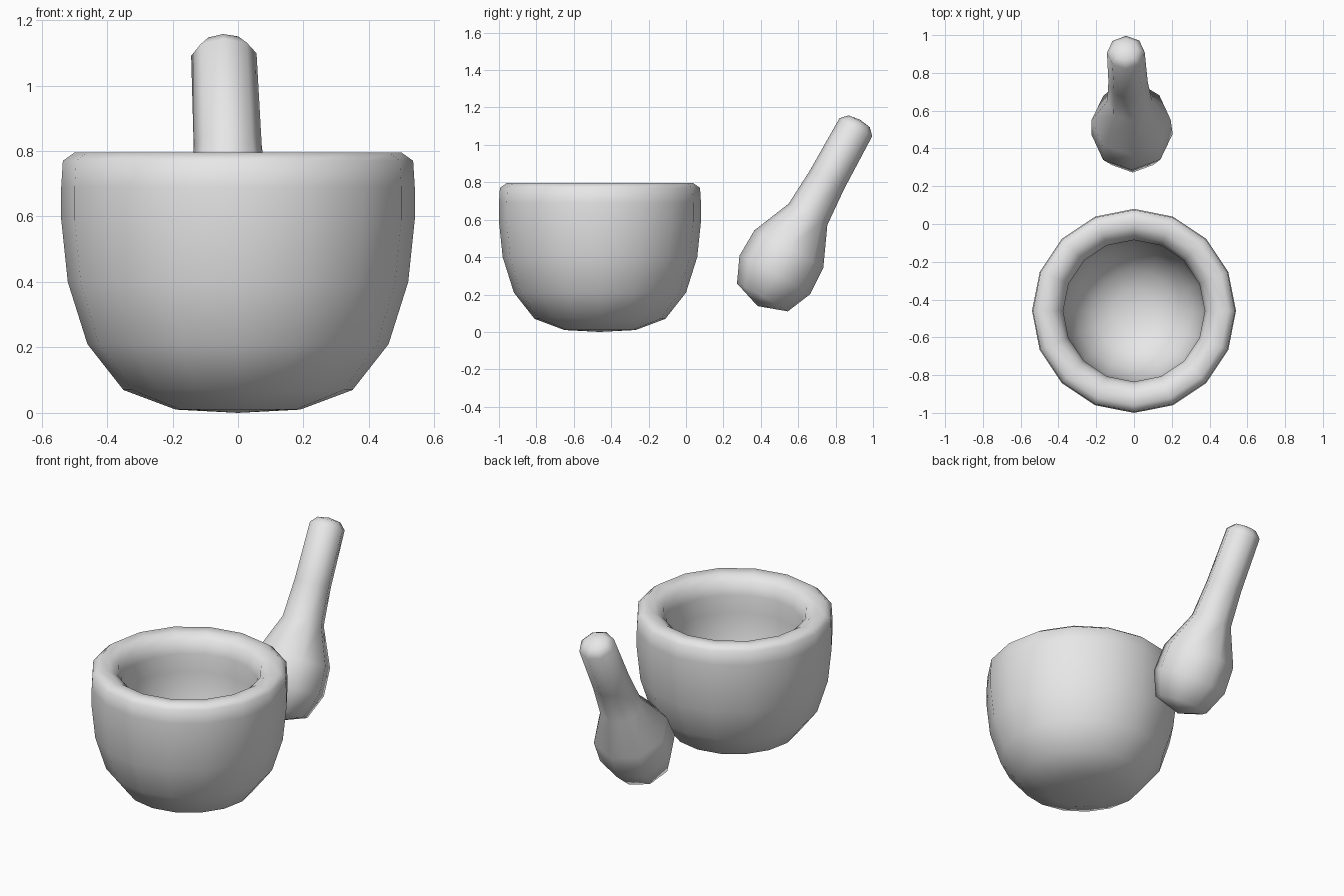
import bpy
import bmesh
import math
from mathutils import Vector

cube = bpy.data.objects.get("Cube")
if cube:
    bpy.data.objects.remove(cube, do_unlink=True)

# Single plain stone colour
stone = bpy.data.materials.new("grey_stone")
stone.use_nodes = True
GREY = (0.8, 0.8, 0.8, 1.0)
stone.diffuse_color = GREY
stone.node_tree.nodes["Principled BSDF"].inputs["Base Color"].default_value = GREY


def lathe(name, profile, sides):
    """Spin a (radius, height) profile about z, with poles at radius 0."""
    bm = bmesh.new()
    rings = []
    for r, z in profile:
        count = 1 if r == 0 else sides
        angles = [math.tau * i / sides for i in range(count)]
        rings.append([bm.verts.new((r * math.cos(a), r * math.sin(a), z)) for a in angles])
    for low, high in zip(rings, rings[1:]):
        for i in range(sides):
            j = (i + 1) % sides
            corners = [low[i % len(low)], low[j % len(low)],
                       high[j % len(high)], high[i % len(high)]]
            bm.faces.new(list(dict.fromkeys(corners)))
    bmesh.ops.recalc_face_normals(bm, faces=bm.faces)
    for face in bm.faces:
        face.smooth = True
    mesh = bpy.data.meshes.new(name)
    bm.to_mesh(mesh)
    bm.free()
    mesh.materials.append(stone)
    obj = bpy.data.objects.new(name, mesh)
    bpy.context.collection.objects.link(obj)
    return obj


# Thick-walled bowl: outside, rounded rim, then inside down to the floor
outside = [(0, 0), (0.19, 0.01), (0.35, 0.07), (0.46, 0.21),
           (0.52, 0.40), (0.54, 0.59), (0.54, 0.69), (0.535, 0.77)]
rim = [(0.50, 0.795), (0.44, 0.79), (0.395, 0.76)]
inside = [(0.375, 0.69), (0.377, 0.58), (0.36, 0.42), (0.31, 0.28),
          (0.22, 0.18), (0.11, 0.135), (0, 0.125)]
bowl = lathe("mortar_bowl", outside + rim + inside, 16)
bowl.location = (0, -0.46, 0)

# Leaning pestle: bulbous head, narrow neck, straight handle
pestle = lathe("pestle", [(0, 0), (0.155, 0.053), (0.215, 0.19), (0.21, 0.347),
                          (0.118, 0.56), (0.104, 0.772), (0.10, 1.092),
                          (0.065, 1.128), (0, 1.138)], 8)
foot = Vector((-0.003, 0.383, 0.138))
tip = Vector((-0.045, 0.931, 1.136))
pestle.location = foot
pestle.rotation_mode = 'QUATERNION'
pestle.rotation_quaternion = Vector((0, 0, 1)).rotation_difference(tip - foot)
